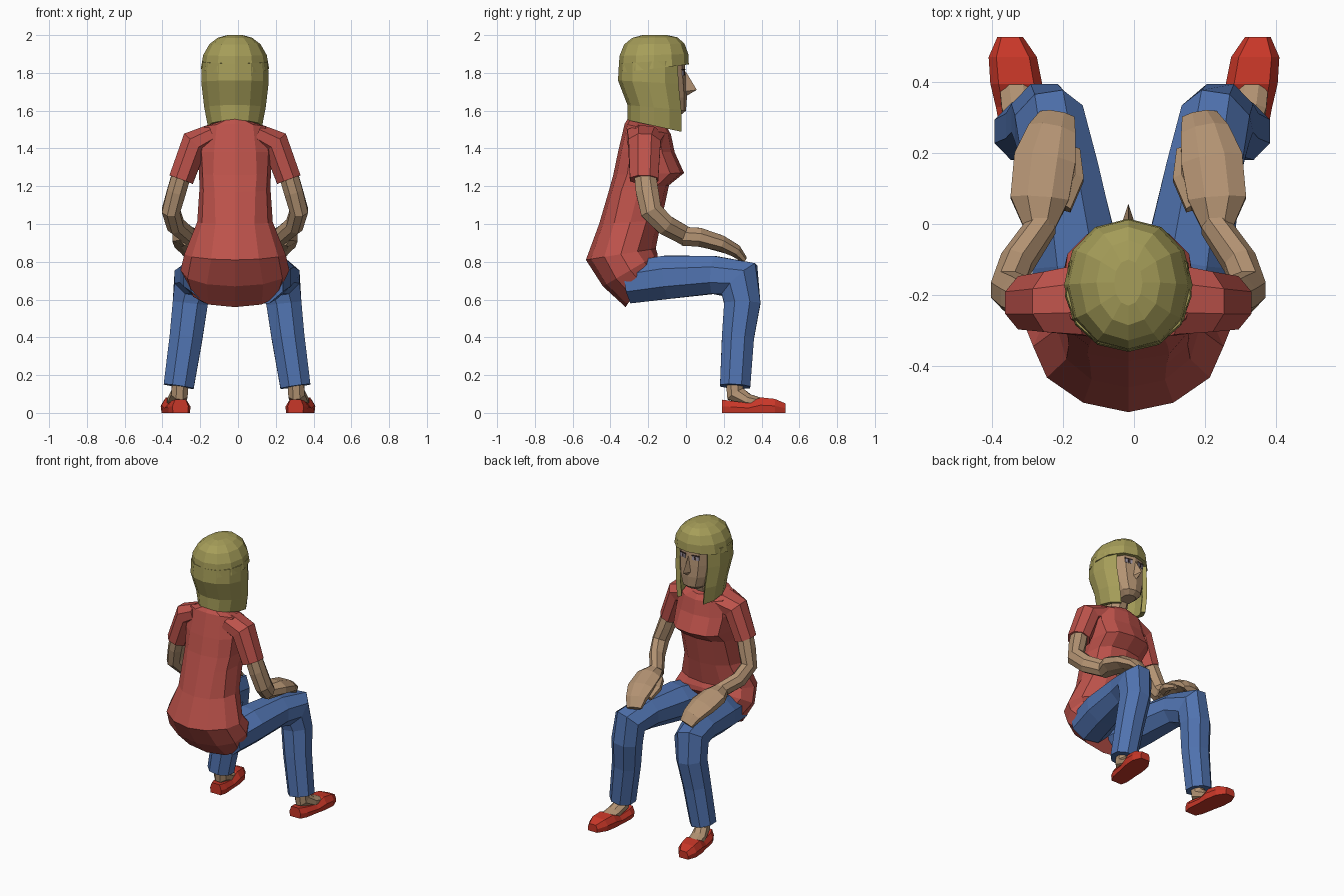
import bpy, bmesh, math
from mathutils import Vector

def mat(name, r, g, b):
    m = bpy.data.materials.new(name)
    m.diffuse_color = (r, g, b, 1)
    return m

RED = mat("shirt red", .51, .085, .07)
BLUE = mat("jeans blue", .08, .17, .43)
SKIN = mat("skin tan", .45, .29, .17)
HAIR = mat("hair olive blond", .38, .34, .10)
SHOE = mat("shoe red", .58, .038, .021)
EYE = mat("eye lavender", .36, .31, .38)
DARK = mat("dark brown", .05, .03, .03)

X0 = -.016   # the upper body sits slightly off centre

def make(name, verts, faces, m):
    bm = bmesh.new()
    vs = [bm.verts.new(v) for v in verts]
    for f in faces:
        bm.faces.new([vs[i] for i in f])
    bmesh.ops.recalc_face_normals(bm, faces=bm.faces)
    me = bpy.data.meshes.new(name)
    bm.to_mesh(me)
    bm.free()
    me.materials.append(m)
    ob = bpy.data.objects.new(name, me)
    bpy.context.collection.objects.link(ob)
    return ob

def loft(name, rings, m):
    """Skin closed rings of equal size, capped at both ends."""
    n = len(rings[0])
    verts = [p for r in rings for p in r]
    faces = [(k * n + i, k * n + (i + 1) % n, (k + 1) * n + (i + 1) % n, (k + 1) * n + i)
             for k in range(len(rings) - 1) for i in range(n)]
    faces += [tuple(range(n)), tuple(range(len(verts) - n, len(verts)))]
    return make(name, verts, faces, m)

def body_point(yb, zb, yf, zf, rx, p, a, k=1.0):
    """Point on an oval spanning from a back point to a front point."""
    c, s = math.cos(a), math.sin(a)
    c = math.copysign(abs(c) ** p, c) * k
    s = math.copysign(abs(s) ** p, s) * k
    return (X0 + rx * s, (yb + yf) / 2 + (yf - yb) / 2 * c, (zb + zf) / 2 + (zf - zb) / 2 * c)

def body(name, rows, m, n=12):
    loft(name, [[body_point(*r, 2 * math.pi * i / n) for i in range(n)] for r in rows], m)

def tube(name, s, path, m, n=8, dx=0.0):
    """Oval tube along path rows (x, y, z, side radius, depth radius), x times s."""
    pts = [Vector((s * p[0] + dx, p[1], p[2])) for p in path]
    rings = []
    for k, p in enumerate(path):
        t = Vector()
        if k > 0:
            t += (pts[k] - pts[k - 1]).normalized()
        if k < len(pts) - 1:
            t += (pts[k + 1] - pts[k]).normalized()
        t.normalize()
        u = Vector((1, 0, 0))
        u = (u - t * u.dot(t)).normalized()
        v = t.cross(u)
        g = 1 / math.cos(math.pi / n)
        ang = [2 * math.pi * (i + .5) / n for i in range(n)]
        rings.append([pts[k] + u * math.cos(a) * p[3] * g + v * math.sin(a) * p[4] * g for a in ang])
    loft(name, rings, m)

def plate(name, loc, size, rot, m):
    bpy.ops.mesh.primitive_cube_add(size=1, location=loc, rotation=(0, 0, rot))
    ob = bpy.context.object
    ob.name = name
    ob.scale = size
    ob.data.materials.append(m)

# Shirt: back y, back z, front y, front z, half width, squareness
body("shirt", [
    (-.31, 1.555, -.10, 1.51, .09, 1), (-.325, 1.53, -.08, 1.475, .185, .95),
    (-.36, 1.38, -.06, 1.38, .20, .85), (-.385, 1.26, -.01, 1.27, .19, .72),
    (-.41, 1.17, -.09, 1.205, .188, .8), (-.46, 1.0, -.13, 1.02, .20, .95),
    (-.53, .81, -.16, .87, .268, 1.08), (-.44, .67, -.15, .84, .288, .95),
    (-.32, .56, -.15, .81, .25, .82)], RED)

# Head and neck
tube("neck", 1, [(X0, -.22, 1.45, .065, .065), (X0, -.16, 1.64, .06, .06)], SKIN)
body("head", [
    (-.14, 1.565, -.03, 1.575, .045, .8), (-.20, 1.60, .0, 1.60, .08, .8),
    (-.26, 1.67, .005, 1.67, .108, .8), (-.28, 1.75, .0, 1.75, .118, .8),
    (-.30, 1.82, -.005, 1.82, .122, .8), (-.30, 1.90, -.01, 1.90, .12, .8)], SKIN)
make("nose", [(X0, .057, 1.71), (X0, -.003, 1.81), (X0 + .026, -.02, 1.70),
              (X0 - .026, -.02, 1.70), (X0, -.003, 1.675)],
     [(0, 1, 2), (0, 3, 1), (0, 2, 4), (0, 4, 3), (1, 3, 4, 2)], SKIN)
for s in (1, -1):
    side = "right" if s > 0 else "left"
    plate(side + "_eye", (X0 + s * .048, -.0145, 1.80), (.048, .008, .026), -s * .23, EYE)
    plate(side + "_pupil", (X0 + s * .047, -.0125, 1.80), (.014, .009, .02), -s * .23, DARK)
    plate(side + "_eyelid", (X0 + s * .048, -.014, 1.817), (.052, .009, .006), -s * .23, DARK)

# Hair: crown with fringe, then a crescent curtain open at the face
body("hair_crown", [
    (-.358, 1.80, .015, 1.845, .181, .95), (-.352, 1.89, .012, 1.90, .168, .95),
    (-.328, 1.95, -.008, 1.955, .135, .95), (-.285, 1.985, -.045, 1.988, .09, 1),
    (-.23, 2.0, -.10, 2.0, .04, 1)], HAIR)
arc = [math.radians(42 + 276 * i / 10) for i in range(11)]
curtain = [(-.355, 1.85, .0, 1.87, .176, .95), (-.36, 1.76, .005, 1.74, .18, .95),
           (-.31, 1.63, .015, 1.60, .164, .95), (-.31, 1.55, .015, 1.48, .145, .95)]
loft("hair_curtain", [[body_point(*r, a) for a in arc] + [body_point(*r, a, .82) for a in reversed(arc)]
                      for r in curtain], HAIR)

# Limbs, mirrored left and right
for s in (1, -1):
    side = "right" if s > 0 else "left"
    tube(side + "_sleeve", s, [(.12, -.215, 1.465, .06, .10), (.215, -.22, 1.425, .075, .085),
                               (.285, -.222, 1.235, .066, .075)], RED, dx=X0)
    tube(side + "_arm", s, [(.272, -.222, 1.30, .05, .055), (.31, -.205, 1.17, .05, .06),
                            (.339, -.185, 1.07, .048, .058), (.315, -.11, .995, .046, .054),
                            (.24, .0, .935, .04, .05)], SKIN, dx=X0)
    tube(side + "_hand", s, [(.25, -.02, .935, .04, .05), (.25, .07, .93, .082, .05),
                             (.235, .18, .90, .087, .042), (.215, .26, .86, .068, .034),
                             (.20, .305, .815, .05, .018)], SKIN, dx=X0)
    tube(side + "_thumb", s, [(.19, .05, .92, .03, .03), (.15, .13, .895, .025, .025),
                              (.15, .21, .86, .014, .014)], SKIN, n=6, dx=X0)
    tube(side + "_trouser_leg", s, [(.12, -.30, .69, .125, .11), (.16, -.10, .718, .125, .115),
                                    (.20, .15, .73, .105, .10), (.235, .283, .705, .098, .12),
                                    (.248, .298, .58, .093, .096), (.27, .275, .40, .087, .085),
                                    (.309, .26, .14, .08, .08)], BLUE, dx=-.005)
    tube(side + "_foot", s, [(.305, .255, .18, .042, .045), (.31, .262, .10, .044, .05),
                             (.325, .33, .066, .048, .034), (.335, .41, .055, .045, .02)], SKIN)

    # Shoe sections: y, half width, height
    rings = []
    for y, w, h in [(.19, .042, .07), (.235, .06, .064), (.33, .066, .052),
                    (.395, .073, .082), (.47, .068, .074), (.527, .036, .05)]:
        cx = .305 + (y - .19) * .13
        rings.append([(s * (cx + w * a), y, h * b) for a, b in
                      [(-.93, 0), (-1, .5), (-.68, 1), (.68, 1), (1, .5), (.93, 0)]])
    loft(side + "_shoe", rings, SHOE)
